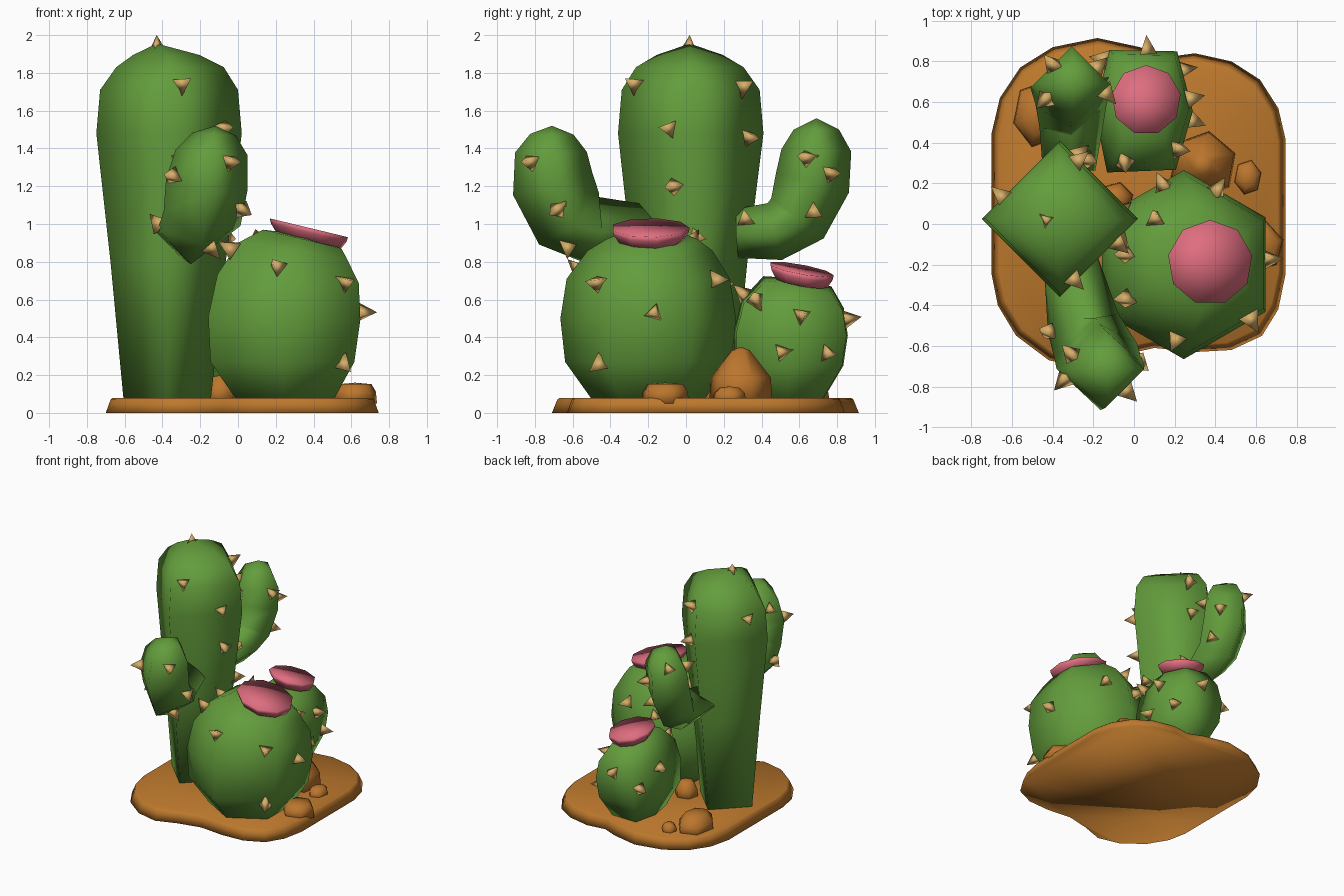
import bpy, bmesh, math, random
from mathutils import Vector
from mathutils.bvhtree import BVHTree

if "Cube" in bpy.data.objects:
    bpy.data.objects.remove(bpy.data.objects["Cube"])

random.seed(4)


def material(name, rgb):
    m = bpy.data.materials.new(name)
    m.diffuse_color = (*rgb, 1)
    m.use_nodes = True
    m.node_tree.nodes["Principled BSDF"].inputs["Base Color"].default_value = m.diffuse_color
    return m


GREEN = material("cactus green", (0.125, 0.335, 0.045))
PINK = material("flower pink", (0.74, 0.155, 0.215))
SAND = material("sand orange", (0.51, 0.19, 0.026))
ROCK = material("rock brown", (0.50, 0.18, 0.026))
SPINE = material("spine tan", (0.68, 0.43, 0.14))


def finish(bm, name, mat, smooth=True):
    bmesh.ops.recalc_face_normals(bm, faces=bm.faces)
    me = bpy.data.meshes.new(name)
    for f in bm.faces:
        f.smooth = smooth
    bm.to_mesh(me)
    tree = BVHTree.FromBMesh(bm)
    bm.free()
    ob = bpy.data.objects.new(name, me)
    bpy.context.collection.objects.link(ob)
    me.materials.append(mat)
    return ob, tree


def skin(bm, rings, tip=None):
    """Join rings of points with quads; close with a cap or a tip point."""
    rows = [[bm.verts.new(p) for p in r] for r in rings]
    n = len(rows[0])
    for a, b in zip(rows, rows[1:]):
        for i in range(n):
            j = (i + 1) % n
            bm.faces.new((a[i], a[j], b[j], b[i]))
    bm.faces.new(rows[0])
    if tip is None:
        bm.faces.new(rows[-1])
    else:
        t = bm.verts.new(tip)
        for i in range(n):
            bm.faces.new((rows[-1][i], rows[-1][(i + 1) % n], t))


def ngon(n, start=0):
    return [(math.cos(math.radians(start) + 2 * math.pi * i / n),
             math.sin(math.radians(start) + 2 * math.pi * i / n)) for i in range(n)]


def stack(name, outline, rings, tip, mat=GREEN):
    """Upright body: rings are (x, y, z, radius, slope_x, slope_y)."""
    bm = bmesh.new()
    pts = [[(x + u * r, y + v * r, z - sx * u * r - sy * v * r) for u, v in outline]
           for x, y, z, r, sx, sy in rings]
    skin(bm, pts, tip)
    return finish(bm, name, mat)


def arm(name, path, tip):
    """Bent arm with a diamond section swept along the path of (x, y, z, radius)."""
    bm = bmesh.new()
    c = [Vector(p[:3]) for p in path] + [Vector(tip)]
    rings = []
    for i, p in enumerate(path):
        t = (c[i + 1] - c[max(i - 1, 0)]).normalized()
        if i >= len(path) - 2:
            t = (t + Vector((0, 0, 1))).normalized()
        side = (Vector((1, 0, 0)) - t * t.x).normalized()
        up = t.cross(side)
        rings.append([c[i] + (side * u + up * v) * p[3] for u, v in ngon(4)])
    skin(bm, rings, tip)
    return finish(bm, name, GREEN)


def spines(name, tree, points):
    """Small three-sided pyramids standing on the nearest surface point."""
    bm = bmesh.new()
    for p in points:
        loc, normal, _, _ = tree.find_nearest(Vector(p))
        q = normal.to_track_quat('Z', 'Y')
        turn = random.uniform(0, 120)
        base = [loc + q @ Vector((u * 0.062, v * 0.062, -0.012)) for u, v in ngon(3, turn)]
        skin(bm, [base], loc + normal * 0.09)
    finish(bm, name, SPINE)


def flower(name, centre, radius, slope_x, slope_y):
    rows = [(-0.045, 0.82), (0.0, 0.97), (0.025, 1.0)]
    x, y, z = centre
    stack(name, ngon(9, 10),
          [(x, y, z + dz, radius * k, slope_x, slope_y) for dz, k in rows],
          (x, y, z + 0.022), PINK)


def rock(name, x, y, rx, ry, h, sides=6, top=0.6, turn=15):
    bm = bmesh.new()
    rings = [[(x + u * rx * k, y + v * ry * k, z) for u, v in ngon(sides, turn)]
             for z, k in ((0.05, 1.0), (0.08 + (h - 0.08) * 0.4, 0.95), (h * 0.95, top))]
    skin(bm, rings, (x, y, h))
    finish(bm, name, ROCK)


# Sand base
edge = [(-.70, 0), (-.70, .45), (-.66, .62), (-.56, .77), (-.40, .87), (-.18, .915), (.03, .87),
        (.15, .82), (.30, .84), (.48, .80), (.62, .71), (.71, .57), (.745, .42), (.745, -.25),
        (.71, -.42), (.63, -.55), (.48, -.62), (.30, -.63), (.10, -.61), (-.08, -.65),
        (-.25, -.71), (-.42, -.67), (-.58, -.55), (-.67, -.40), (-.70, -.25)]
bm = bmesh.new()
skin(bm, [[(0.02 + (x - 0.02) * k, 0.1 + (y - 0.1) * k, z) for x, y in edge]
          for z, k in ((0, 1), (0.07, 0.965), (0.08, 0.95))])
finish(bm, "sand_base", SAND)

# Tall column
_, t = stack("tall_column", ngon(4),
             [(-.375, .02, .06, .23, 0, 0), (-.37, .02, .8, .305, 0, 0), (-.365, .025, 1.48, .385, 0, 0),
              (-.365, .025, 1.71, .365, 0, 0), (-.36, .02, 1.83, .285, 0, 0), (-.38, .02, 1.895, .175, 0, 0)],
             (-.43, .02, 1.955))
spines("column_spines", t, [(-.3, -.27, 1.74), (-.25, .33, 1.74), (-.05, -.12, 1.51), (-.28, .33, 1.46),
                            (-.08, -.06, 1.2), (-.68, .16, 1.65), (-.08, .04, .93)])
bm = bmesh.new()
skin(bm, [[(-.43 + u * .045, .02 + v * .045, 1.93) for u, v in ngon(3, 20)]], (-.43, .02, 2.0))
finish(bm, "top_spine", SPINE)

# Side arms
_, t = arm("front_arm", [(-.31, -.19, .965, .135), (-.25, -.49, .965, .18), (-.19, -.62, 1.03, .21),
                         (-.165, -.705, 1.21, .218), (-.14, -.715, 1.38, .19), (-.125, -.71, 1.475, .115)],
           (-.12, -.71, 1.52))
spines("front_arm_spines", t, [(-.33, -.75, 1.25), (-.33, -.62, 1.35), (-.03, -.83, 1.33), (-.42, -.53, 1.0),
                               (.05, -.7, 1.06), (-.1, -.64, .82)])
_, t = arm("back_arm", [(-.32, .27, .95, .13), (-.31, .47, .96, .155), (-.31, .59, 1.03, .175),
                        (-.31, .67, 1.22, .2), (-.305, .69, 1.39, .185), (-.3, .69, 1.5, .12)],
           (-.3, .69, 1.56))
spines("back_arm_spines", t, [(-.15, .65, 1.35), (-.18, .77, 1.27), (-.43, .82, 1.45), (-.15, .7, 1.05),
                              (-.2, .31, 1.06), (-.43, .62, 1.4)])

# Big barrel
_, t = stack("big_barrel", ngon(6, 30),
             [(.25, -.2, .06, .29, 0, 0), (.235, -.2, .27, .44, 0, 0), (.245, -.2, .5, .465, .02, 0),
              (.265, -.2, .71, .432, .06, 0), (.29, -.19, .86, .33, .15, 0), (.34, -.18, .92, .24, .24, 0)],
             (.37, -.18, .94))
spines("big_barrel_spines", t, [(.58, -.48, .69), (.21, -.57, .77), (.67, -.17, .53), (.56, -.45, .26),
                                (.42, .18, .7), (.13, .22, .68), (.1, .04, .93), (-.05, -.37, .87),
                                (-.06, -.15, .88)])
flower("big_flower", (.375, -.19, .955), .21, .24, 0)

# Small barrel
small = [(.70, 0), (.47, .88), (-.53, .9), (-.74, 0), (-.56, -.9), (.45, -.86)]
_, t = stack("small_barrel", small,
             [(.05, .54, .06, .2, 0, 0), (.05, .545, .25, .32, 0, 0), (.055, .555, .42, .335, 0, .03),
              (.06, .565, .57, .3, .05, .08), (.06, .59, .68, .2, .15, .15)],
             (.06, .61, .71))
spines("small_barrel_spines", t, [(.22, .37, .6), (.3, .62, .52), (.06, .87, .5), (.3, .5, .32), (.27, .76, .31),
                                  (-.05, .33, .6), (-.2, .6, .5), (-.12, .8, .4)])
flower("small_flower", (.06, .61, .735), .172, .15, .18)

# Rocks
rock("large_rock", .34, .29, .17, .17, .35, 6, .28, 20)
rock("small_rock", .56, .23, .07, .09, .14)
rock("right_rock", .62, -.11, .12, .13, .16, 6, .75)
rock("left_rock", -.47, .54, .13, .17, .2, 6, .6)
rock("back_pebble", -.34, .7, .06, .06, .14)
rock("middle_rock", -.09, .12, .09, .09, .2)
